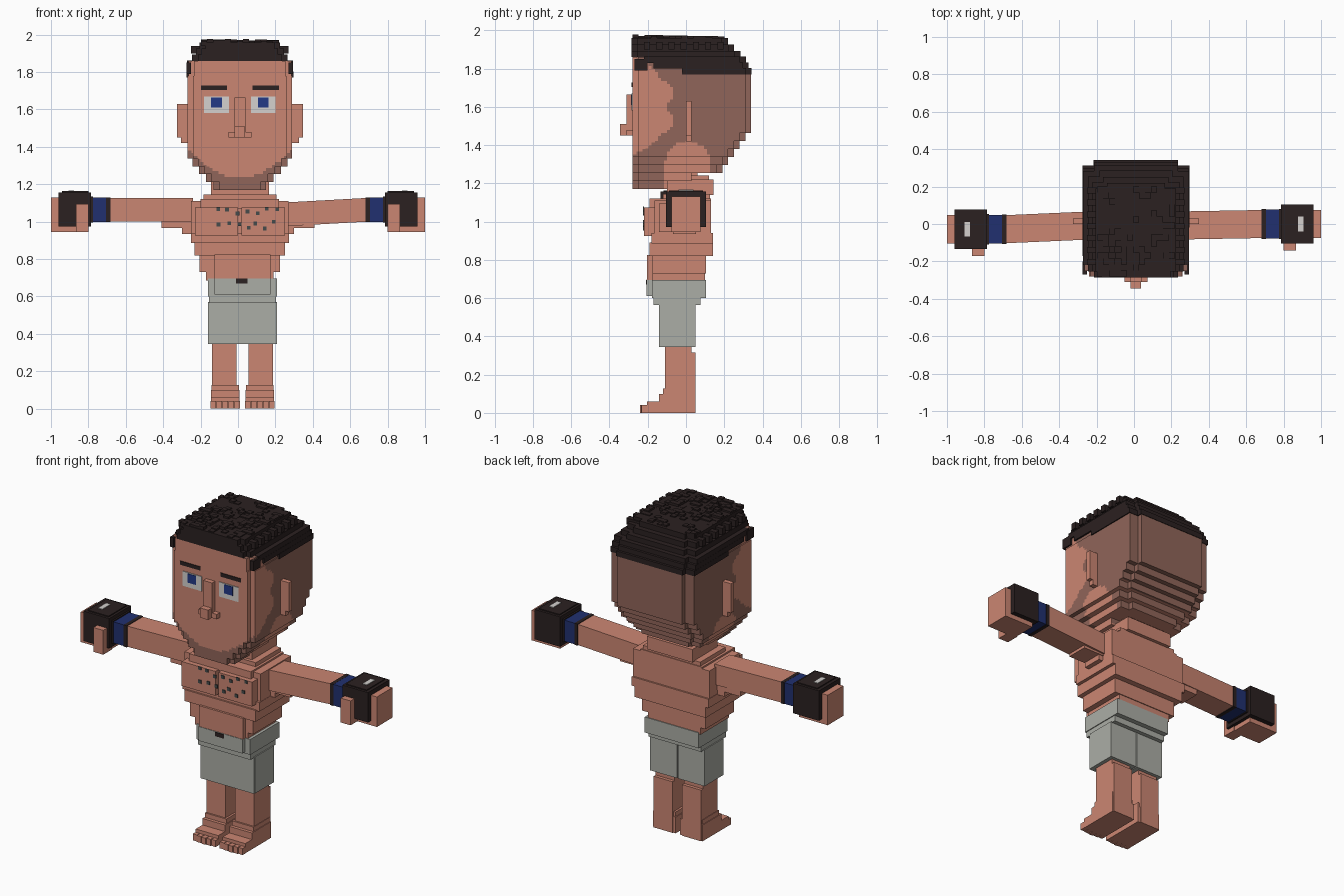
import bpy, bmesh, math, random
from mathutils import Vector

random.seed(4)
if "Cube" in bpy.data.objects:
    bpy.data.objects.remove(bpy.data.objects["Cube"], do_unlink=True)

MID = .01     # middle of the head and torso
FACE = -.28   # plane of the face


def material(name, *rgb):
    m = bpy.data.materials.new(name)
    m.use_nodes = True
    m.diffuse_color = (*rgb, 1)
    m.node_tree.nodes["Principled BSDF"].inputs["Base Color"].default_value = (*rgb, 1)
    return m


SKIN = material("skin", .6, .24, .17)
STUBBLE = material("stubble", .28, .13, .1)
HAIR = material("dark hair", .024, .015, .015)
CLOTH = material("grey cloth", .41, .42, .38)
BLUE = material("blue band", .015, .03, .16)
IRIS = material("blue iris", .016, .04, .24)
WHITE = material("white", .66, .64, .62)
INK = material("grey ink", .06, .07, .07)


def add_box(bm, wide, front, back, low, high, x=MID):
    """Box centred on x, reaching wide to each side."""
    verts = bmesh.ops.create_cube(bm, size=2)["verts"]
    for v in verts:
        v.co = (x + wide * v.co.x,
                back if v.co.y > 0 else front,
                high if v.co.z > 0 else low)
    return verts


def finish(name, bm, *mats):
    mesh = bpy.data.meshes.new(name)
    bm.to_mesh(mesh)
    bm.free()
    for m in mats:
        mesh.materials.append(m)
    obj = bpy.data.objects.new(name, mesh)
    bpy.context.collection.objects.link(obj)


def part(name, mat, *boxes):
    bm = bmesh.new()
    for box in boxes:
        add_box(bm, **box)
    finish(name, bm, mat)


def notched_slab(bm, wide, front, back, low, high):
    """Flat slab with notched front and back corners."""
    notch = .03
    add_box(bm, wide, front + notch, back - notch, low, high)
    add_box(bm, wide - notch, front, front + notch, low, high)
    add_box(bm, wide - 2 * notch, back - notch, back, low, high)


def has_stubble(c, n):
    """Painted beard and shaved sides, judged by place and direction."""
    if n.z < -.5:
        return c.y < -.1 or c.y > .24
    if n.y < -.5:
        return c.z < 1.235 + 2 * (c.x - MID) ** 2
    if n.y > .5:
        return c.z > 1.23
    cheek = (-.08 - 1.3 * max(0, c.z - 1.72) - 1.7 * max(0, 1.47 - c.z)
             - .02 * math.cos(45 * (c.z - 1.6)))
    below_ear = math.hypot(c.y - MID, max(c.z - 1.3, 0)) < .12
    return c.y > cheek and not below_ear


# Head: slabs stepping out from chin to crown, cut finely so paint can follow rules
bm = bmesh.new()
steps, rise, chin = 7, .042, 1.17
for k in range(steps + 1):
    wide = .28 - .14 * (max(4 - k, 0) / 4) ** 1.2
    back = .34 - .03 * (steps - k) if k > 1 else .13 * k - .07
    low = chin + rise * k
    notched_slab(bm, wide, FACE, back, low, low + rise if k < steps else 1.78)
notched_slab(bm, .275, FACE, .3, 1.78, 1.86)
cell = .016
for axis, start, length in ((0, -.27, .56), (1, FACE, .62), (2, chin, .69)):
    for i in range(1, int(length / cell)):
        point, normal = Vector(), Vector()
        point[axis], normal[axis] = start + (i + .3) * cell, 1
        bmesh.ops.bisect_plane(bm, geom=bm.verts[:] + bm.edges[:] + bm.faces[:],
                               plane_co=point, plane_no=normal, dist=.0005)
bm.normal_update()
for f in bm.faces:
    f.material_index = int(has_stubble(f.calc_center_median(), f.normal))
finish("head", bm, SKIN, STUBBLE)

# Nose, ears, eyes and brows
part("nose", SKIN,
     dict(wide=.03, front=-.31, back=FACE, low=1.48, high=1.665),
     dict(wide=.062, front=-.31, back=FACE, low=1.45, high=1.48),
     dict(wide=.028, front=-.345, back=FACE, low=1.45, high=1.51))

for side, s in (("right", -1), ("left", 1)):
    ear = MID + s * .29
    part(side + "_ear", SKIN,
         dict(x=ear, wide=.047, front=0, back=.03, low=1.45, high=1.63),
         dict(x=ear, wide=.025, front=0, back=.03, low=1.42, high=1.45))
    eye = MID + s * .125
    plate = FACE - .004
    part(side + "_eye_white", WHITE,
         dict(x=eye, wide=.066, front=plate, back=FACE, low=1.58, high=1.67))
    part(side + "_iris", IRIS,
         dict(x=eye, wide=.029, front=plate - .003, back=plate, low=1.61, high=1.665))
    part(side + "_brow", HAIR,
         dict(x=eye + s * .013, wide=.07, front=plate, back=FACE, low=1.705, high=1.728))

# Hair: a hairline rising to the front, a cap stepping inward, and random tufts
bm = bmesh.new()
for k, front in enumerate((-.05, -.2, -.25)):
    low = 1.77 + .03 * k
    notched_slab(bm, .286 - .001 * k, front, .343 - .015 * k, low, low + .032)
for k in range(3):
    low = 1.86 + .033 * k
    notched_slab(bm, .255 - .02 * k, FACE - .005, .285 - .033 * k, low, low + .033)
for s in (-1, 1):
    add_box(bm, .012, FACE + .01, -.2, 1.79, 1.85, x=MID + s * .273)
cell = .032
for i in range(13):
    for j in range(15):
        if random.random() < .5:
            y = FACE + j * cell
            top = 1.965 + random.choice((0, .006, .012)) - .0006 * j
            add_box(bm, cell / 2, y, y + cell, 1.94, top, x=MID + (i - 6) * cell)
for j in range(7):
    y = -.22 + 2 * j * cell
    add_box(bm, .26, y, y + cell, 1.9, 1.94)
finish("hair", bm, HAIR)

# Neck and torso
part("neck", SKIN,
     dict(wide=.155, front=-.1, back=.145, low=1.14, high=1.22),
     dict(wide=.13, front=-.08, back=.12, low=1.1, high=1.24))
part("torso", SKIN,
     dict(wide=.195, front=-.12, back=.125, low=1.08, high=1.145),
     dict(wide=.21, front=-.19, back=.13, low=1.07, high=1.12),
     dict(wide=.26, front=-.165, back=.13, low=.93, high=1.11),
     dict(wide=.262, front=-.18, back=.14, low=.885, high=.94),
     dict(wide=.242, front=-.19, back=.14, low=.82, high=.89),
     dict(wide=.215, front=-.175, back=.105, low=.73, high=.825),
     dict(wide=.18, front=-.175, back=.1, low=.685, high=.735))
part("belly", SKIN, dict(x=.025, wide=.15, front=-.203, back=-.15, low=.695, high=.825))
part("chest_plates", SKIN, *[
    dict(x=MID + s * .125, wide=.115, front=-.22, back=-.15, low=.925, high=1.075)
    for s in (-1, 1)])

# Ink marks scattered on the chest plates
marks = []
for column in range(7):
    for row in range(2):
        z = .95 + .07 * row + random.uniform(0, .04)
        x = -.1 + .05 * column + random.uniform(-MID, MID)
        marks.append(dict(x=x, wide=MID, front=-.224, back=-.219, low=z, high=z + 2 * MID))
part("chest_marks", INK, *marks)

# Shorts
HIP = .024
part("shorts_top", CLOTH,
     dict(x=HIP, wide=.184, front=-.178, back=.105, low=.6, high=.695),
     dict(x=HIP, wide=.179, front=-.17, back=.075, low=.565, high=.6),
     dict(x=HIP, wide=.15, front=-.206, back=-.15, low=.61, high=.697))
part("shorts_legs", CLOTH,
     dict(x=HIP, wide=.182, front=-.14, back=-.13, low=.345, high=.565),
     *[dict(x=HIP + s * .094, wide=.091, front=-.135, back=.05, low=.345, high=.57)
       for s in (-1, 1)])
part("button", HAIR, dict(x=.02, wide=.03, front=-.21, back=-.2, low=.67, high=.695))

# Legs and feet with five toes each
for side, s in (("right", -1), ("left", 1)):
    x = HIP + s * .097
    part(side + "_leg", SKIN,
         dict(x=x, wide=.065, front=-.11, back=.03, low=.1, high=.36),
         dict(x=x, wide=.065, front=-.11, back=.05, low=0, high=.315))
    x -= s * .005
    part(side + "_foot", SKIN,
         dict(x=x, wide=.077, front=-.205, back=.045, low=0, high=.06),
         dict(x=x, wide=.077, front=-.14, back=.045, low=.06, high=.1),
         dict(x=x, wide=.073, front=-.12, back=.04, low=.1, high=.128))
    part(side + "_toes", SKIN, *[
        dict(x=x + k * .032, wide=.014, front=-.24 + .004 * abs(k), back=-.2, low=0, high=.04)
        for k in range(-2, 3)])


# Arms: tapered limb, cuffs, wristband, glove, fist and thumb
def arm(side, s, wrist_y, droop):
    def piece(name, mat, near, far, low, high, deep, y=wrist_y):
        part(side + "_" + name, mat,
             dict(x=s * (near + far) / 2, wide=(far - near) / 2,
                  front=y - deep, back=y + deep, low=low, high=high))

    bm = bmesh.new()
    for v in add_box(bm, .225, -.075, .075, 1, 1.127, x=s * .465):
        at_wrist = abs(v.co.x) > .5
        v.co.y += wrist_y if at_wrist else -.008
        v.co.z -= 0 if at_wrist else droop
    finish(side + "_arm", bm, SKIN)
    piece("armpit", SKIN, .24, .41, .967, 1.03, .065, y=-.008)
    piece("armpit_step", SKIN, .24, .3, .935, 1, .06, y=-.008)
    piece("arm_cuff", HAIR, .683, .705, .997, 1.13, .079)
    piece("wristband", BLUE, .705, .78, .999, 1.129, .077)
    piece("hand_cuff", HAIR, .775, .79, .995, 1.135, .081)
    piece("glove", HAIR, .785, .96, .973, 1.157, .105)
    piece("glove_top", HAIR, .8, .94, 1.1, 1.163, .09)
    piece("fist", SKIN, .805, 1, .945, 1.13, .076)
    piece("thumb", SKIN, .8, .867, .945, 1.095, .042, y=wrist_y - .1)
    piece("glove_patch", WHITE, .877, .907, 1.16, 1.167, .04)


arm("right", -1, -.028, 0)
arm("left", 1, 0, .025)
